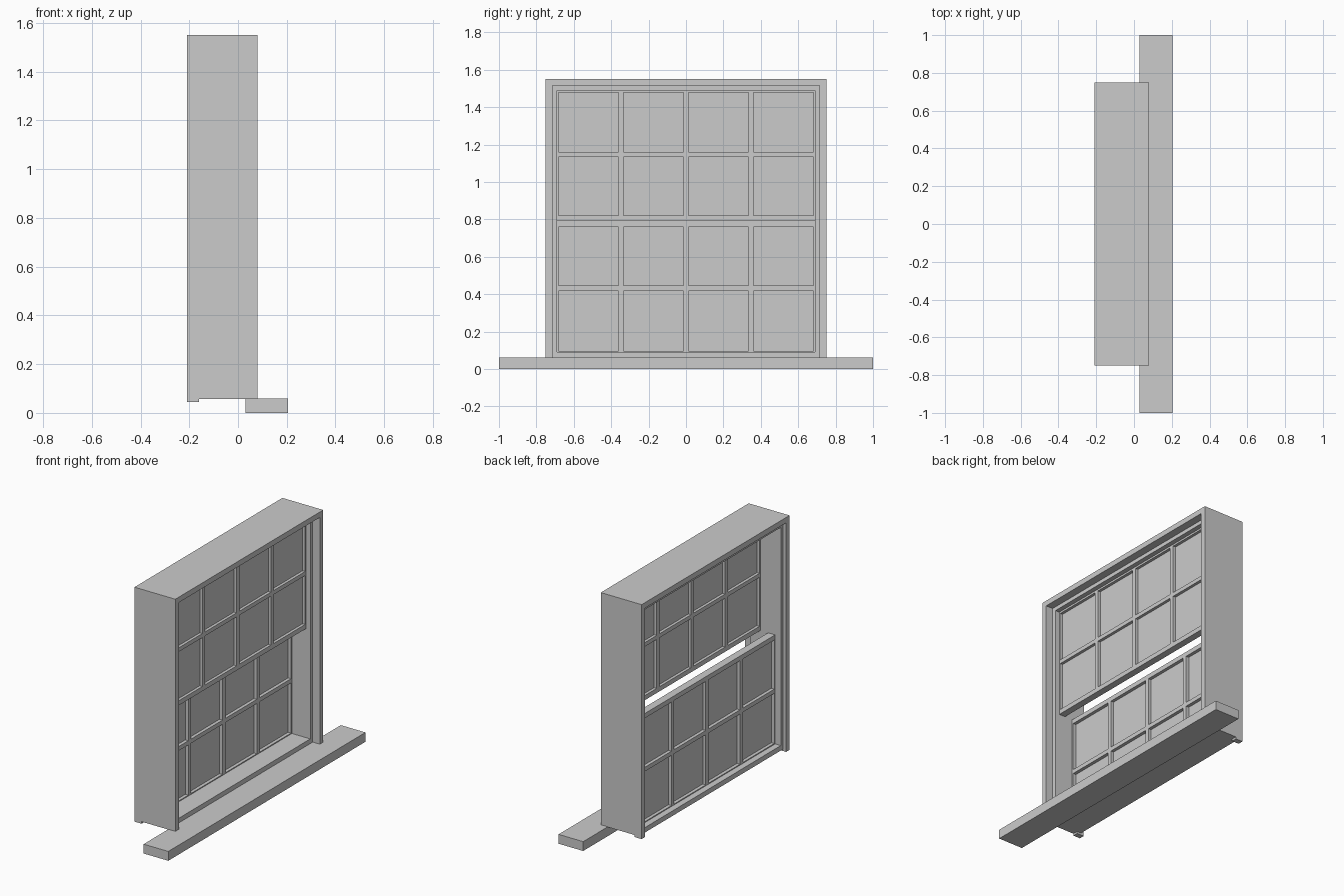
import bpy, bmesh
from mathutils import Vector

if "Cube" in bpy.data.objects:
    bpy.data.objects.remove(bpy.data.objects["Cube"])


def add_box(bm, x0, x1, y0, y1, z0, z1):
    geo = bmesh.ops.create_cube(bm, size=1)
    size = Vector((x1 - x0, y1 - y0, z1 - z0))
    mid = Vector((x0 + x1, y0 + y1, z0 + z1)) / 2
    for v in geo["verts"]:
        v.co = Vector(a * b for a, b in zip(v.co, size)) + mid


def finish(bm, name):
    mesh = bpy.data.meshes.new(name)
    bm.to_mesh(mesh)
    bm.free()
    ob = bpy.data.objects.new(name, mesh)
    bpy.context.collection.objects.link(ob)
    return ob


def extruded_profile(name, loops, x0, x1):
    """Extrude a closed (y, z) outline along x."""
    bm = bmesh.new()
    for loop in loops:
        face = bm.faces.new([bm.verts.new((x0, y, z)) for y, z in loop])
        geo = bmesh.ops.extrude_face_region(bm, geom=[face])["geom"]
        bmesh.ops.translate(bm, vec=(x1 - x0, 0, 0),
                            verts=[g for g in geo if isinstance(g, bmesh.types.BMVert)])
    bmesh.ops.recalc_face_normals(bm, faces=bm.faces)
    return finish(bm, name)


# Projecting sill
bm = bmesh.new()
add_box(bm, 0.03, 0.205, -1, 1, 0, 0.06)
finish(bm, "sill")

# Three-sided casings on the outer and inner edges of the box
arch = [(-0.75, 0.045), (-0.75, 1.55), (0.75, 1.55), (0.75, 0.045),
        (0.715, 0.045), (0.715, 1.515), (-0.715, 1.515), (-0.715, 0.045)]
extruded_profile("outer_casing", [arch], 0.03, 0.08)
extruded_profile("inner_casing", [arch], -0.21, -0.16)

# Jamb box between the casings
jamb = [(y, max(z, 0.058)) for y, z in arch]
extruded_profile("jamb_box", [jamb], -0.16, 0.03)

# Lining that holds the sashes, closed on four sides
bm = bmesh.new()
for s in (-1, 1):
    ys = sorted((s * 0.69, s * 0.715))
    add_box(bm, -0.19, 0.03, *ys, 0.058, 1.515)
add_box(bm, -0.19, 0.03, -0.69, 0.69, 1.49, 1.515)
add_box(bm, -0.19, 0.03, -0.69, 0.69, 0.058, 0.09)
finish(bm, "lining")


def sash(name, x0, x1, rails):
    """Glazed sash: stiles, rails, glazing bars and a glass sheet."""
    z0, z1 = rails[0][0], rails[-1][1]
    bm = bmesh.new()
    for i in range(-2, 3):
        c = i * 0.3475
        add_box(bm, x0, x1, max(c - 0.014, -0.692), min(c + 0.014, 0.692), z0, z1)
    for a, b in rails:
        add_box(bm, x0, x1, -0.691, 0.691, a, b)
    finish(bm, name + "_bars")
    bm = bmesh.new()
    m = (x0 + x1) / 2
    add_box(bm, m - 0.004, m + 0.004, -0.685, 0.685, z0 + 0.005, z1 - 0.005)
    finish(bm, name + "_glass")


# Upper sash sits outside, lower sash inside
sash("upper_sash", -0.045, 0.0, [(0.79, 0.82), (1.134, 1.16), (1.478, 1.492)])
sash("lower_sash", -0.15, -0.10, [(0.088, 0.096), (0.418, 0.445), (0.76, 0.79)])
